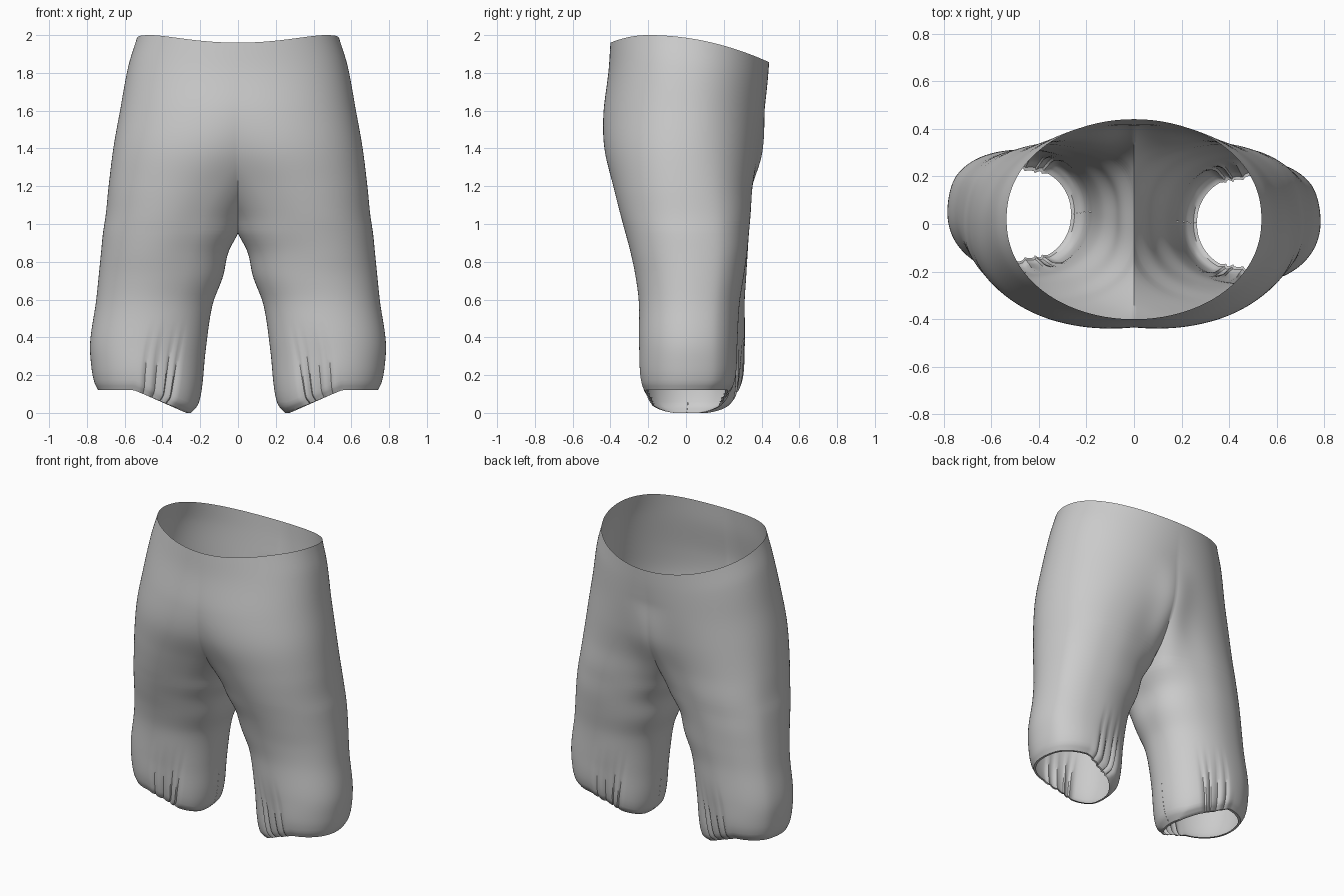
import bpy, bmesh
from math import acos, sin, cos, pi, exp, copysign, radians

cube = bpy.data.objects.get("Cube")
if cube:
    bpy.data.objects.remove(cube)

COLS, ROWS = 144, 72
CROTCH = 0.95

# Profile of one half: height, outer x, section centre x, front y, back y
PROFILE = [
    (2.00, .535, .00, -.40, .44),
    (1.85, .58, .02, -.41, .43),
    (1.60, .625, .07, -.437, .41),
    (1.40, .66, .15, -.432, .385),
    (1.20, .685, .265, -.385, .352),
    (1.05, .70, .33, -.347, .342),
    (.95, .715, .3575, -.32, .333),
    (.85, .725, .388, -.292, .325),
    (.72, .738, .409, -.26, .312),
    (.58, .753, .443, -.236, .297),
    (.38, .783, .478, -.23, .293),
    (.25, .775, .483, -.228, .29),
    (.18, .76, .486, -.217, .275),
    (.14, .74, .495, -.198, .245),
]


def clamp(t):
    return min(max(t, 0), 1)


def smooth(t):
    t = clamp(t)
    return t * t * (3 - 2 * t)


def section(z):
    """Smoothly interpolated profile values at a height."""
    k = 0
    while k < len(PROFILE) - 2 and z < PROFILE[k + 1][0]:
        k += 1
    p = [PROFILE[min(max(k + j, 0), len(PROFILE) - 1)] for j in (-1, 0, 1, 2)]
    h = p[1][0] - p[2][0]
    t = (p[1][0] - z) / h
    out = []
    for c in range(1, 5):
        a, b, d, e = (q[c] for q in p)
        m0 = (d - a) / max(p[0][0] - p[2][0], h) * h
        m1 = (e - b) / max(p[1][0] - p[3][0], h) * h
        out.append((2*t**3 - 3*t**2 + 1) * b + (t**3 - 2*t**2 + t) * m0
                   + (3*t**2 - 2*t**3) * d + (t**3 - t**2) * m1)
    return out


def pleat(angle, z):
    """Inward depth and sideways pull of the folds gathered above the hem."""
    fade = smooth((0.52 - z) / 0.34)
    off = abs(angle) - radians(108)
    folds = sum(exp(-((off - radians(d)) / 0.035) ** 2) for d in (-15, -5, 7.5, 17.5))
    depth = fade * (0.014 * folds + 0.022 * exp(-(off / 0.25) ** 2))
    pull = 0.4 * fade * off * exp(-(off / 0.5) ** 2)
    return depth, copysign(pull, angle)


def point(z, u, side):
    xo, cx, yf, yb = section(z)
    rx, cy, ry = xo - cx, (yf + yb) / 2, (yb - yf) / 2
    # Above the crotch the section is open at the centre seam
    reach = acos(max(-1, -cx / rx)) if z > CROTCH else pi
    a = reach * (2 * u - 1)
    depth, pull = pleat(a, z)
    a -= pull
    # The section is fuller near the seam and at the outer back of the leg
    full = 0.2 * smooth((z - 0.35) / 0.6) * smooth((1.7 - z) / 0.5) * smooth(-cos(a) * 2)
    full += 0.18 * smooth(sin(a) * 2) * smooth(cos(a) * 2) * smooth((1.6 - z) / 0.8)
    s = copysign(abs(sin(a)) ** (0.93 - full), sin(a))
    shrink = 1 - depth / 0.28
    x, y = cx + rx * cos(a) * shrink, cy + ry * s * shrink
    if z > CROTCH and u in (0, 1):
        x = 0
    # The back seam is a soft valley
    y += (0.04 * smooth(sin(a) * 2) * exp(-(x / 0.12) ** 2)
          * smooth((z - 0.8) / 0.25) * smooth((1.7 - z) / 0.4))
    # Waist dips at the back, hem drops on the inside of the leg
    d = y + 0.2
    waist = -(1.0 if d < 0 else 0.35) * d * d * smooth((z - 1.4) / 0.6)
    hem = (-0.02 - 0.12 * clamp((0.55 - x) / 0.29)) * smooth((0.6 - z) / 0.46)
    # One leg stands slightly ahead of the other
    y -= side * 0.02 * smooth((CROTCH - z) / 0.6)
    return side * x, y, z + waist + hem


# Rows are denser around the crotch and the hem
heights = sorted({2 - 1.86 * i / ROWS for i in range(ROWS + 1)}
                 | {CROTCH + 0.004 * i * i for i in range(5)}
                 | {0.14 + 0.01 * i for i in range(6)}, reverse=True)

bm = bmesh.new()
for side in (1, -1):
    grid = [[bm.verts.new(point(z, i / COLS, side)) for i in range(COLS + 1)]
            for z in heights]

    # Turned-in rim at the leg opening
    leg_x = side * section(heights[-1])[1]
    rim = []
    for v in grid[-1]:
        x, y, z = v.co
        rim.append(bm.verts.new((leg_x + (x - leg_x) * 0.94, y * 0.94, z)))
    grid.append(rim)

    for upper, lower in zip(grid, grid[1:]):
        for i in range(COLS):
            bm.faces.new((upper[i], lower[i], lower[i + 1], upper[i + 1]))
bmesh.ops.remove_doubles(bm, verts=bm.verts, dist=0.0005)
bmesh.ops.recalc_face_normals(bm, faces=bm.faces)

mesh = bpy.data.meshes.new("trousers")
bm.to_mesh(mesh)
bm.free()
trousers = bpy.data.objects.new("trousers", mesh)
bpy.context.collection.objects.link(trousers)

# Plain grey cloth
cloth = bpy.data.materials.new("grey cloth")
cloth.use_nodes = True
grey = (0.6, 0.6, 0.6, 1)
cloth.diffuse_color = grey
cloth.node_tree.nodes["Principled BSDF"].inputs["Base Color"].default_value = grey
mesh.materials.append(cloth)

bpy.ops.object.select_all(action='DESELECT')
trousers.select_set(True)
bpy.context.view_layer.objects.active = trousers
bpy.ops.object.shade_smooth_by_angle(angle=radians(40))
